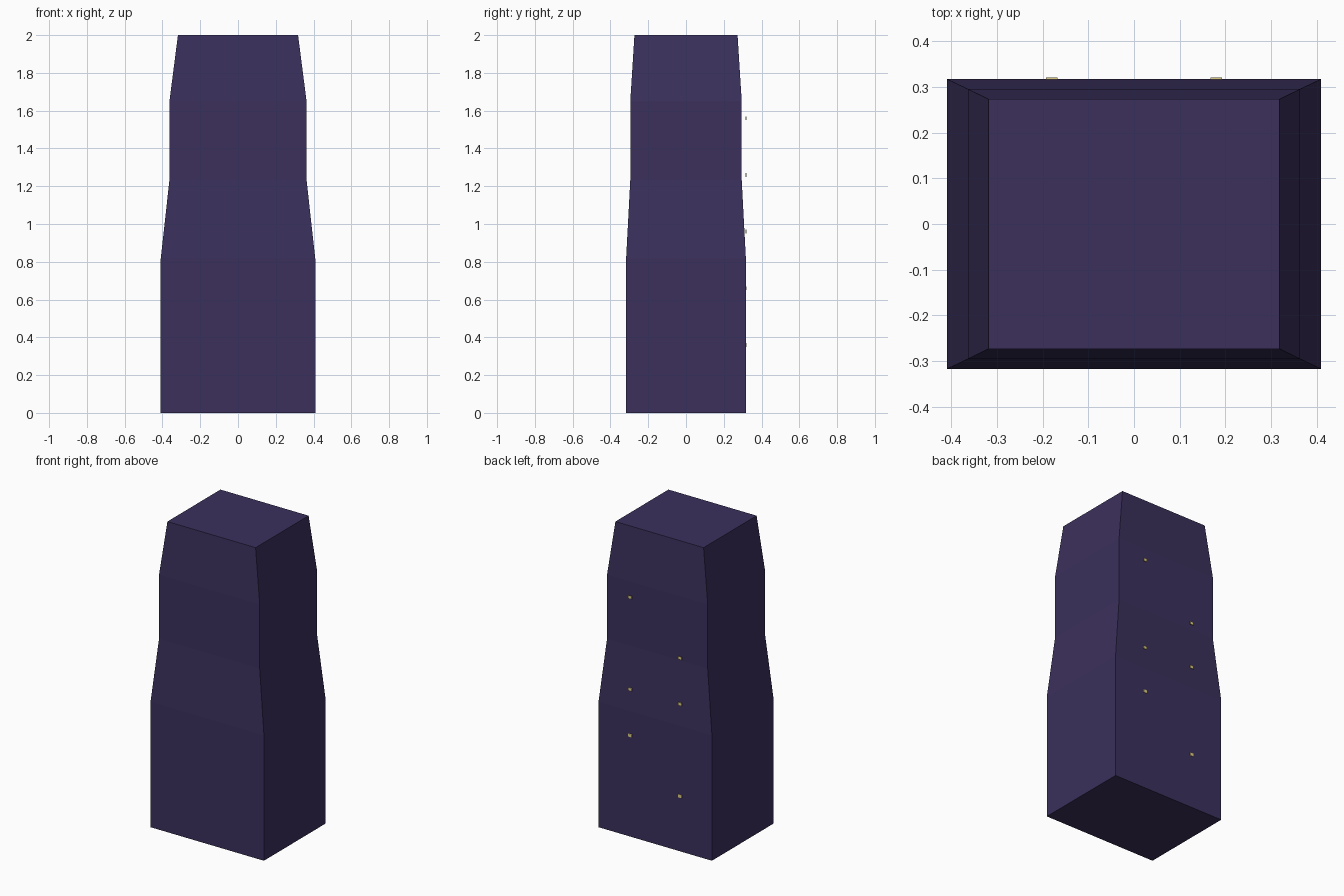
import bpy, bmesh

if "Cube" in bpy.data.objects:
    bpy.data.objects.remove(bpy.data.objects["Cube"])


def material(name, rgb):
    mat = bpy.data.materials.new(name)
    mat.diffuse_color = (*rgb, 1)
    mat.use_nodes = True
    mat.node_tree.nodes["Principled BSDF"].inputs["Base Color"].default_value = mat.diffuse_color
    return mat


def add_object(name, bm, mat):
    bmesh.ops.recalc_face_normals(bm, faces=bm.faces)
    mesh = bpy.data.meshes.new(name)
    bm.to_mesh(mesh)
    bm.free()
    mesh.materials.append(mat)
    obj = bpy.data.objects.new(name, mesh)
    bpy.context.collection.objects.link(obj)
    return obj


wall = material("dark_purple", (0.043, 0.030, 0.107))
glow = material("window_yellow", (0.75, 0.62, 0.25))

# Tower body: rectangular rings (half width, half depth, height) joined upward
rings = [(0.409, 0.317, 0), (0.409, 0.317, 0.817), (0.363, 0.295, 1.233),
         (0.363, 0.295, 1.65), (0.318, 0.273, 2)]
corners = [(-1, -1), (1, -1), (1, 1), (-1, 1)]
bm = bmesh.new()
loops = [[bm.verts.new((sx * w, sy * d, z)) for sx, sy in corners]
         for w, d, z in rings]
for low, high in zip(loops, loops[1:]):
    for i in range(4):
        j = (i + 1) % 4
        bm.faces.new((low[i], low[j], high[j], high[i]))
bm.faces.new(loops[0][::-1])
bm.faces.new(loops[-1])
add_object("tower_body", bm, wall)

# Tiny lit windows, all in one plane at the back
for x, heights in ((0.18, (0.66, 0.96, 1.56)), (-0.18, (0.36, 0.96, 1.26))):
    for z in heights:
        bm = bmesh.new()
        bmesh.ops.create_cube(bm, size=1)
        bmesh.ops.scale(bm, verts=bm.verts, vec=(0.025, 0.004, 0.02))
        window = add_object("back_window", bm, glow)
        window.location = (x, 0.318, z)
